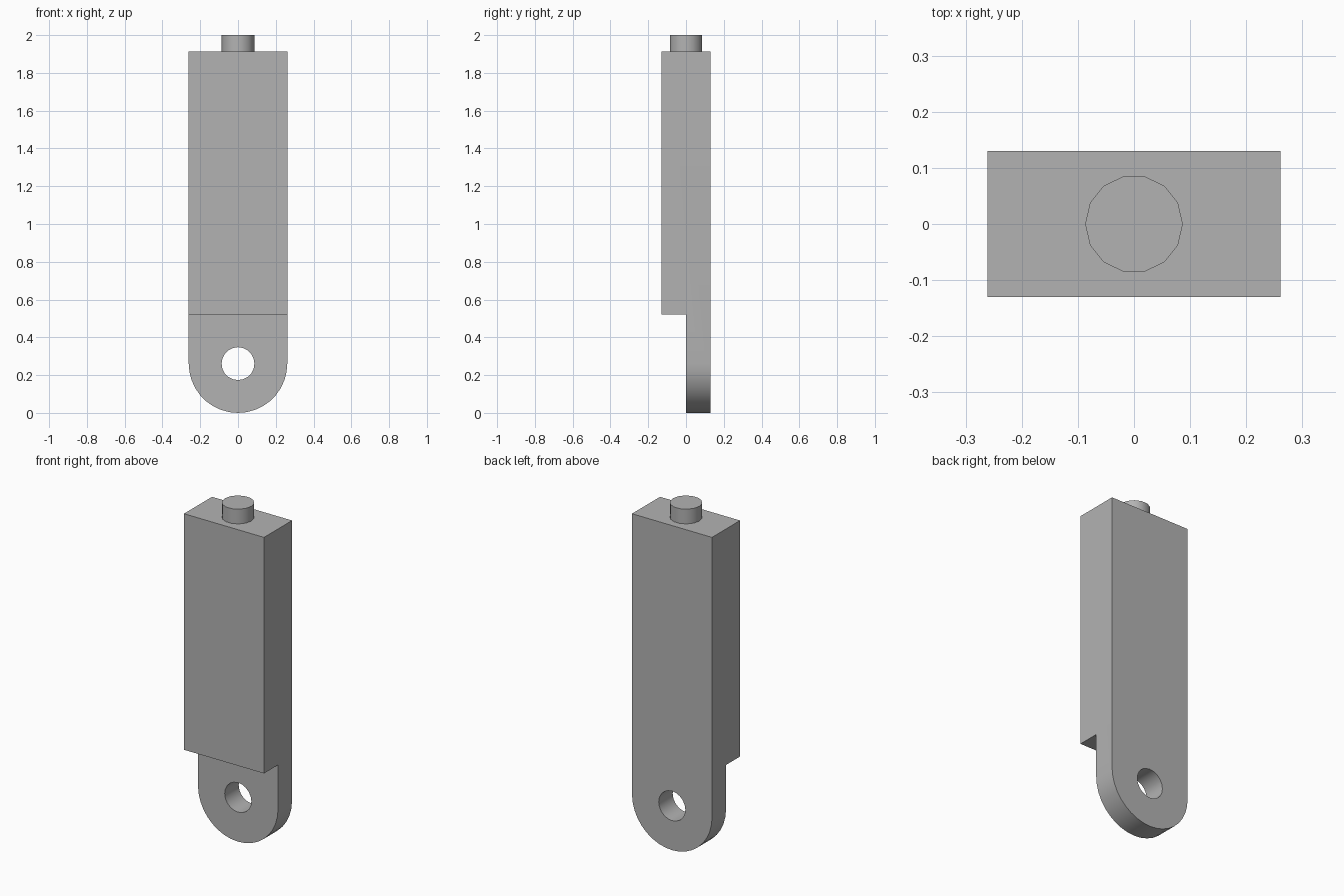
import bpy
import bmesh
from math import cos, sin, pi, radians

old = bpy.data.objects.get("Cube")
if old:
    bpy.data.objects.remove(old, do_unlink=True)

U = 2 / 23                      # the part is 23 units tall
HALF_W, HALF_D = 3 * U, 1.5 * U
BODY_TOP, STEP_Z, EYE_Z = 22 * U, 6 * U, 3 * U

grey = bpy.data.materials.new("plain grey")
grey.use_nodes = True
colour = (0.45, 0.45, 0.45, 1)
grey.diffuse_color = colour
grey.node_tree.nodes["Principled BSDF"].inputs["Base Color"].default_value = colour


def prism(name, outline, offset):
    """Extrude a closed outline of 3D points along offset."""
    bm = bmesh.new()
    face = bm.faces.new([bm.verts.new(p) for p in outline])
    out = bmesh.ops.extrude_face_region(bm, geom=[face])
    moved = [v for v in out["geom"] if isinstance(v, bmesh.types.BMVert)]
    bmesh.ops.translate(bm, verts=moved, vec=offset)
    bmesh.ops.recalc_face_normals(bm, faces=bm.faces)
    mesh = bpy.data.meshes.new(name)
    bm.to_mesh(mesh)
    bm.free()
    mesh.materials.append(grey)
    obj = bpy.data.objects.new(name, mesh)
    bpy.context.collection.objects.link(obj)
    return obj


def arc(radius, start, end, steps):
    return [(radius * cos(start + (end - start) * i / steps),
             radius * sin(start + (end - start) * i / steps)) for i in range(steps + 1)]


def combine(target, tool, operation):
    """Apply a boolean and discard the tool object."""
    tool.hide_render = True
    mod = target.modifiers.new(operation.lower(), "BOOLEAN")
    mod.operation, mod.solver, mod.object = operation, "EXACT", tool
    bpy.ops.object.select_all(action="DESELECT")
    bpy.context.view_layer.objects.active = target
    target.select_set(True)
    bpy.ops.object.modifier_apply(modifier=mod.name)
    bpy.data.objects.remove(tool, do_unlink=True)


# Bar with a rounded lower end
outline = [(x, -HALF_D, EYE_Z + z) for x, z in arc(HALF_W, pi, 2 * pi, 18)]
outline += [(HALF_W, -HALF_D, BODY_TOP), (-HALF_W, -HALF_D, BODY_TOP)]
bar = prism("lug_bar", outline, (0, 2 * HALF_D, 0))

# Front half of the lower end removed, leaving a flat tongue
w = HALF_W + U
step = prism("step_cutter", [(-w, -2 * HALF_D, -U), (w, -2 * HALF_D, -U),
                             (w, -2 * HALF_D, STEP_Z), (-w, -2 * HALF_D, STEP_Z)],
             (0, 2 * HALF_D, 0))
combine(bar, step, "DIFFERENCE")

# Round eye through the tongue
eye = prism("eye_cutter", [(x, -U, EYE_Z + z) for x, z in arc(U, 0, 2 * pi, 20)[:-1]],
            (0, 4 * U, 0))
combine(bar, eye, "DIFFERENCE")

# Short peg on top
peg = prism("top_peg", [(x, y, BODY_TOP - U) for x, y in arc(U, 0, 2 * pi, 14)[:-1]],
            (0, 0, 2 * U))
combine(bar, peg, "UNION")

bpy.ops.object.shade_smooth_by_angle(angle=radians(35))
